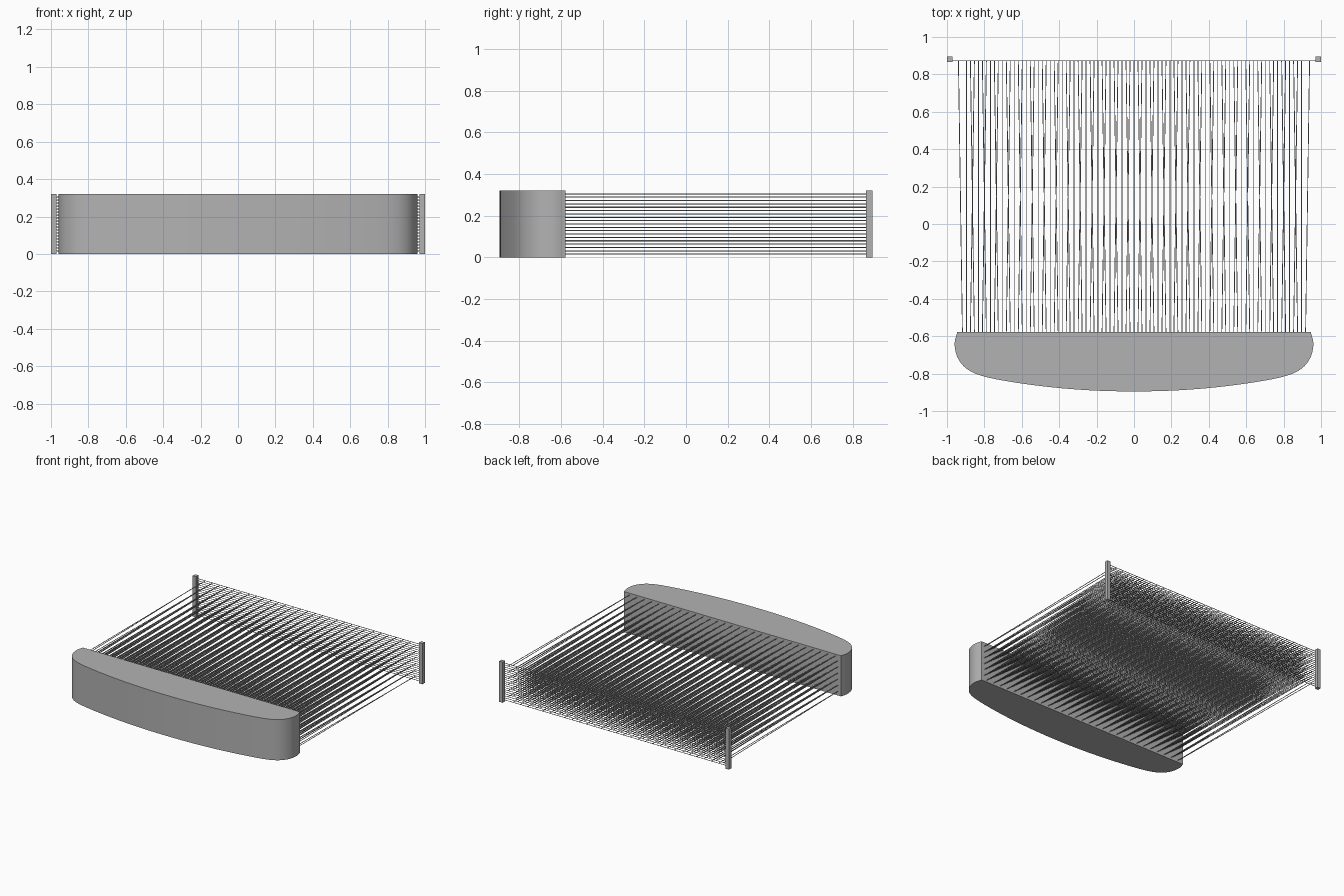
import bpy, bmesh
from mathutils import Vector, Matrix

if "Cube" in bpy.data.objects:
    bpy.data.objects.remove(bpy.data.objects["Cube"], do_unlink=True)

grey = bpy.data.materials.new("plain grey")
grey.use_nodes = True
grey.diffuse_color = (0.45, 0.45, 0.45, 1)
grey.node_tree.nodes["Principled BSDF"].inputs["Base Color"].default_value = (0.45, 0.45, 0.45, 1)

HEIGHT = 0.32
BLOCK_BACK = -0.578
WIRE_Y = 0.873
ROWS = 19
PITCH = 0.064
SWAY = PITCH / 6
RADIUS = 0.0025


def finish(bm, name):
    bmesh.ops.recalc_face_normals(bm, faces=bm.faces)
    mesh = bpy.data.meshes.new(name)
    bm.to_mesh(mesh)
    bm.free()
    mesh.materials.append(grey)
    obj = bpy.data.objects.new(name, mesh)
    bpy.context.collection.objects.link(obj)
    bpy.ops.object.select_all(action='DESELECT')
    obj.select_set(True)
    bpy.context.view_layer.objects.active = obj
    bpy.ops.object.shade_smooth_by_angle(angle=0.6)
    return obj


def add_wire(bm, start, end):
    a, b = Vector(start), Vector(end)
    turn = (b - a).to_track_quat('Z', 'Y').to_matrix().to_4x4()
    bmesh.ops.create_cone(bm, cap_ends=True, segments=6, radius1=RADIUS, radius2=RADIUS,
                          depth=(b - a).length, matrix=Matrix.Translation((a + b) / 2) @ turn)


def smooth_path(points, steps=5):
    # Catmull-Rom curve through the points
    p = [Vector(q) for q in points]
    p = [2 * p[0] - p[1]] + p + [2 * p[-1] - p[-2]]
    out = []
    for a, b, c, d in zip(p, p[1:], p[2:], p[3:]):
        for s in range(steps):
            t = s / steps
            out.append(0.5 * (2 * b + (c - a) * t + (2 * a - 5 * b + 4 * c - d) * t * t
                              + (3 * b - a - 3 * c + d) * t ** 3))
    return out + [p[-2]]


# Bowed front block
half = [(0.945, BLOCK_BACK), (0.959, -0.64), (0.945, -0.71), (0.9, -0.77),
        (0.82, -0.81), (0.67, -0.842), (0.45, -0.872), (0.22, -0.89)]
outline = smooth_path(half + [(0, -0.895)] + [(-x, y) for x, y in reversed(half)])
bm = bmesh.new()
face = bm.faces.new([bm.verts.new((v.x, v.y, 0)) for v in outline])
top = bmesh.ops.extrude_face_region(bm, geom=[face])["geom"]
bmesh.ops.translate(bm, vec=(0, 0, HEIGHT),
                    verts=[v for v in top if isinstance(v, bmesh.types.BMVert)])
finish(bm, "front_block")

# Square back posts
for side, name in ((1, "left_post"), (-1, "right_post")):
    bm = bmesh.new()
    bmesh.ops.create_cube(bm, size=1, matrix=Matrix.Translation((side * 0.985, 0.88, HEIGHT / 2))
                          @ Matrix.Diagonal((0.03, 0.03, HEIGHT, 1)))
    finish(bm, name)

# Rows of long wires, leaning left, right or straight in turn, and the cross wires behind them
long_wires, cross_wires = bmesh.new(), bmesh.new()
for row in range(ROWS):
    z = HEIGHT / 2 + (row - ROWS // 2) * 0.0161
    add_wire(cross_wires, (-0.972, WIRE_Y, z), (0.972, WIRE_Y, z))
    lean = (0, -1, 1)[row % 3]
    for i in range(29):
        x = (i - 14 + lean / 2) * PITCH
        add_wire(long_wires, (x - lean * SWAY, BLOCK_BACK - 0.005, z),
                 (x + lean * SWAY, WIRE_Y, z))
finish(long_wires, "long_wires")
finish(cross_wires, "cross_wires")
